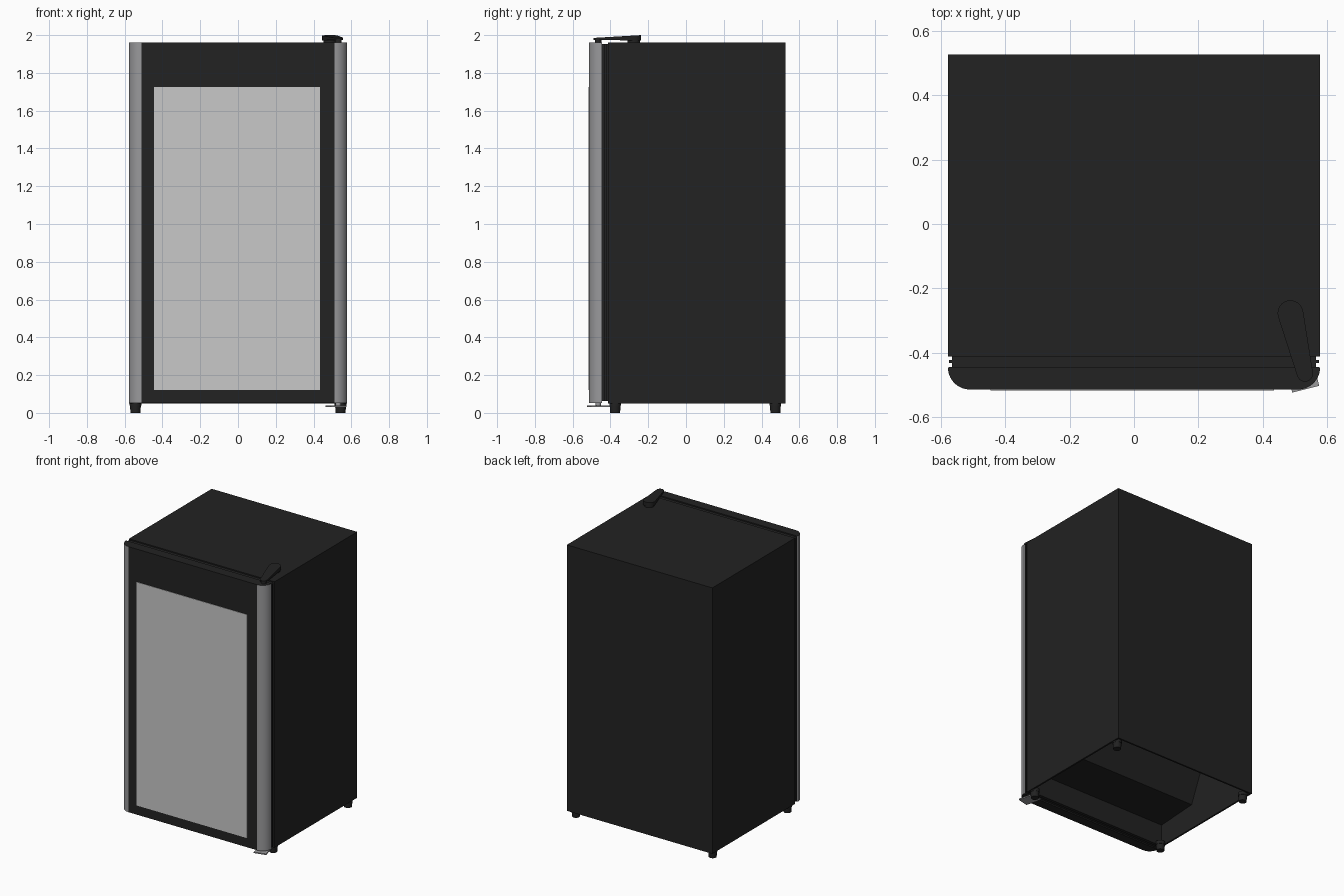
import bpy, bmesh, math
from mathutils import Matrix, Vector

if "Cube" in bpy.data.objects:
    bpy.data.objects.remove(bpy.data.objects["Cube"], do_unlink=True)


def make_material(name, value):
    mat = bpy.data.materials.new(name)
    mat.use_nodes = True
    mat.diffuse_color = (*value, 1)
    mat.node_tree.nodes["Principled BSDF"].inputs["Base Color"].default_value = (*value, 1)
    return mat


black = make_material("black", (0.016, 0.016, 0.016))
grey = make_material("satin grey", (0.32, 0.32, 0.33))
glass = make_material("pale glass", (0.58, 0.58, 0.58))


def finish(name, bm, mats, smooth=False):
    bmesh.ops.recalc_face_normals(bm, faces=bm.faces[:])
    mesh = bpy.data.meshes.new(name)
    bm.to_mesh(mesh)
    bm.free()
    for mat in mats:
        mesh.materials.append(mat)
    obj = bpy.data.objects.new(name, mesh)
    bpy.context.collection.objects.link(obj)
    if smooth:
        bpy.ops.object.select_all(action="DESELECT")
        obj.select_set(True)
        bpy.context.view_layer.objects.active = obj
        bpy.ops.object.shade_smooth_by_angle(angle=math.radians(35))
    return obj


def prism(points, offset):
    """Closed solid swept from a planar outline."""
    bm = bmesh.new()
    face = bm.faces.new([bm.verts.new(p) for p in points])
    new = bmesh.ops.extrude_face_region(bm, geom=[face])["geom"]
    verts = [v for v in new if isinstance(v, bmesh.types.BMVert)]
    bmesh.ops.translate(bm, verts=verts, vec=offset)
    return bm


def box(name, low, high, mat, turn=0):
    bm = bmesh.new()
    low, high = Vector(low), Vector(high)
    bmesh.ops.create_cube(bm, size=1)
    bmesh.ops.transform(bm, verts=bm.verts, matrix=Matrix.Translation((low + high) / 2)
                        @ Matrix.Rotation(turn, 4, "Z") @ Matrix.Diagonal((*(high - low), 1)))
    return finish(name, bm, [mat])


def cylinder(name, x, y, z0, z1, radius, mat, top=None):
    bm = bmesh.new()
    bmesh.ops.create_cone(bm, cap_ends=True, segments=20, radius1=radius,
                          radius2=top or radius, depth=z1 - z0,
                          matrix=Matrix.Translation((x, y, (z0 + z1) / 2)))
    return finish(name, bm, [mat], True)


W, BOTTOM, TOP = 0.578, 0.05, 1.96
FRONT, BACK, SKIN = -0.412, 0.527, 0.012

# Cabinet: hollow underneath, with a stepped compressor bay at the back
section = [(FRONT, BOTTOM), (FRONT, TOP), (BACK, TOP), (BACK, BOTTOM),
           (BACK - SKIN, BOTTOM), (BACK - SKIN, 0.69), (0.12, 0.69),
           (-0.08, 0.23), (-0.39, 0.21), (-0.39, BOTTOM)]
inner = W - SKIN
finish("cabinet_core", prism([(-inner, y, z) for y, z in section], (2 * inner, 0, 0)), [black])
for side, label in ((1, "left"), (-1, "right")):
    xs = sorted((side * W, side * inner))
    box(f"cabinet_{label}_panel", (xs[0], FRONT, BOTTOM), (xs[1], BACK, TOP), black)

# Layered door seal
for i, (near, far, inset) in enumerate([(-0.422, -0.412, 0.012), (-0.432, -0.422, 0.004),
                                        (-0.446, -0.432, 0.012)]):
    box(f"door_seal_{i + 1}", (inset - W, near, 0.062), (W - inset, far, TOP - 0.008), black)

# Door with rounded corners and grey edge trims
DOOR_BACK, DOOR_FRONT, R = -0.444, -0.514, 0.068
arc = [(W - R + R * math.cos(a), DOOR_FRONT + R - R * math.sin(a))
       for a in (math.radians(90 * i / 10) for i in range(11))]
half = [(W - 0.006, DOOR_BACK)] + arc
outline = half + [(-x, y) for x, y in reversed(half)]
bm = prism([(x, y, BOTTOM + 0.003) for x, y in outline], (0, 0, TOP - BOTTOM - 0.003))
bm.normal_update()
for f in bm.faces:
    if abs(f.normal.z) < 0.5 and abs(f.calc_center_median().x) > W - R - 0.001:
        f.material_index = 1
finish("door", bm, [black, grey], True)

# Window pane
box("door_window", (-0.445, DOOR_FRONT - 0.003, 0.12), (0.435, DOOR_FRONT + 0.003, 1.725), glass)

# Feet
for x, sx in ((0.543, "left"), (-0.543, "right")):
    for y, sy in ((-0.375, "front"), (0.473, "back")):
        cylinder(f"{sy}_{sx}_foot", x, y, 0, 0.04, 0.026, black, 0.029)
        cylinder(f"{sy}_{sx}_foot_collar", x, y, 0.04, 0.065, 0.031, black)

# Top hinge: tapered arm, thicker over the cabinet
rear, tip = Vector((0.486, -0.277)), Vector((0.531, -0.465))
along = (rear - tip).normalized()
base = math.atan2(along.y, along.x)
ends = []
for centre, radius, start in ((rear, 0.04, -90), (tip, 0.025, 90)):
    for i in range(13):
        a = base + math.radians(start + 15 * i)
        ends.append(centre + radius * Vector((math.cos(a), math.sin(a))))
bm = prism([(p.x, p.y, 1.972) for p in ends], (0, 0, 0.028))
for v in bm.verts:
    t = (v.co.y + 0.49) / 0.253
    v.co.z = 1.985 + 0.015 * t if v.co.z > 1.98 else 1.975 - 0.004 * t
finish("top_hinge_arm", bm, [black], True)
cylinder("top_hinge_pad", rear.x, rear.y, TOP - 0.002, 1.975, 0.034, black)
cylinder("top_hinge_pin", tip.x, tip.y, TOP - 0.002, 1.978, 0.018, black)

# Bottom hinge plate and pin
box("bottom_hinge_plate", (0.476, -0.515, 0.031), (0.562, -0.395, 0.039), grey, math.radians(14))
cylinder("bottom_hinge_pin", 0.531, -0.465, 0.036, 0.056, 0.014, grey)
